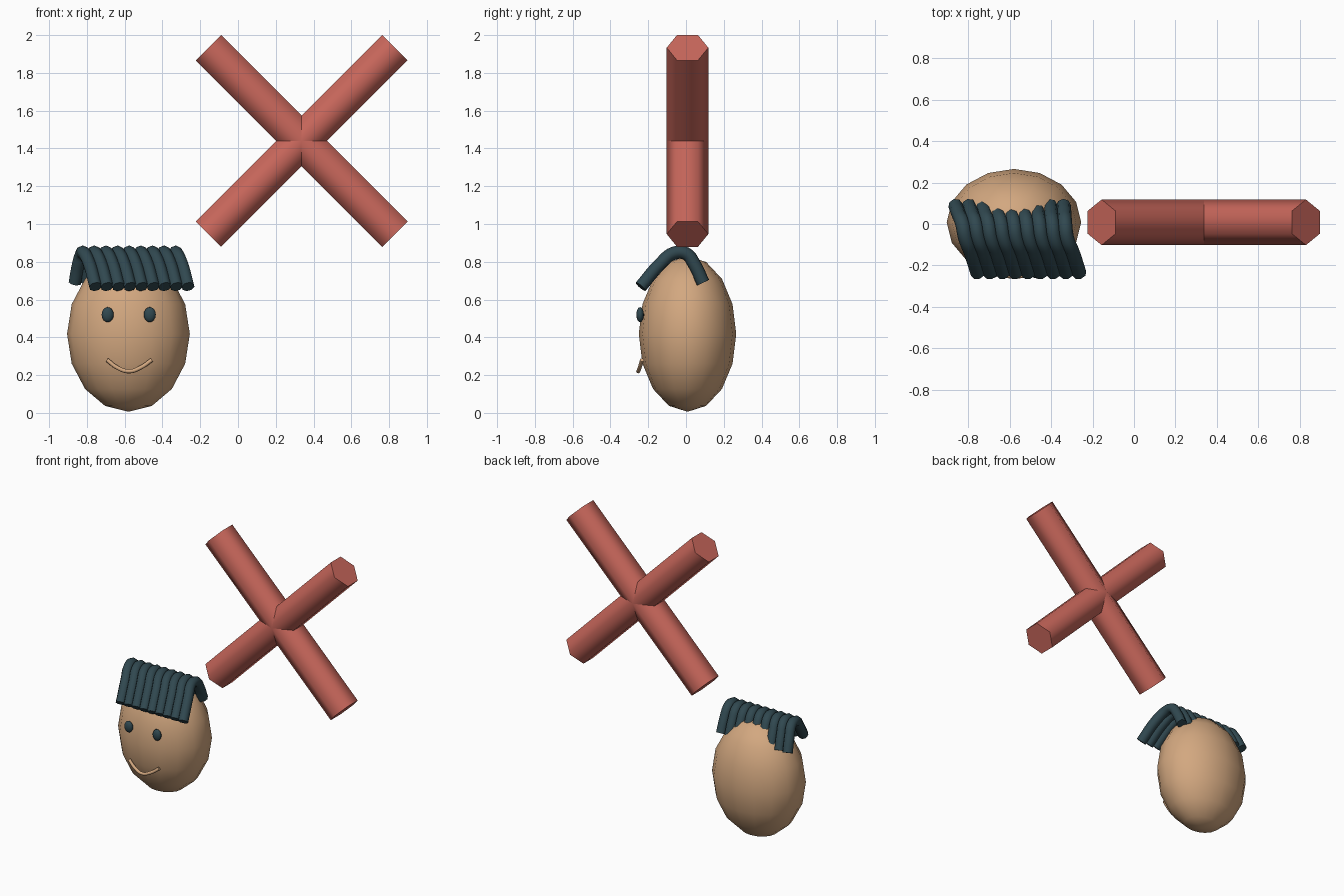
import bpy, math

if "Cube" in bpy.data.objects:
    bpy.data.objects.remove(bpy.data.objects["Cube"])


def material(name, rgb):
    m = bpy.data.materials.new(name)
    m.diffuse_color = (*rgb, 1)
    m.use_nodes = True
    m.node_tree.nodes["Principled BSDF"].inputs["Base Color"].default_value = m.diffuse_color
    return m


SKIN = material("tan skin", (0.65, 0.39, 0.215))
DARK = material("dark teal", (0.03, 0.065, 0.08))
RED = material("brick red", (0.58, 0.135, 0.105))


def finish(name, mat, angle):
    ob = bpy.context.object
    ob.name = name
    ob.data.materials.clear()
    ob.data.materials.append(mat)
    bpy.ops.object.shade_smooth_by_angle(angle=math.radians(angle))
    return ob


def ellipsoid(name, loc, radii, mat, segments=16, rings=8):
    bpy.ops.mesh.primitive_uv_sphere_add(segments=segments, ring_count=rings, radius=1, location=loc)
    bpy.context.object.scale = radii
    bpy.ops.object.transform_apply(location=False, rotation=False, scale=True)
    return finish(name, mat, 80)


def tube(name, points, radius, mat):
    cu = bpy.data.curves.new(name, 'CURVE')
    cu.dimensions = '3D'
    cu.bevel_depth = radius
    cu.bevel_resolution = 2
    cu.resolution_u = 5
    cu.use_fill_caps = True
    sp = cu.splines.new('BEZIER')
    sp.bezier_points.add(len(points) - 1)
    for bp, p in zip(sp.bezier_points, points):
        bp.co = p
        bp.handle_left_type = bp.handle_right_type = 'AUTO'
    ob = bpy.data.objects.new(name, cu)
    bpy.context.collection.objects.link(ob)
    bpy.ops.object.select_all(action='DESELECT')
    bpy.context.view_layer.objects.active = ob
    ob.select_set(True)
    bpy.ops.object.convert(target='MESH')
    return finish(name, mat, 60)


# Head and eyes
ellipsoid("head", (-0.58, 0.008, 0.418), (0.325, 0.258, 0.412), SKIN)
for side, x in (("left", -0.69), ("right", -0.467)):
    ellipsoid("eye_" + side, (x, -0.243, 0.52), (0.032, 0.02, 0.04), DARK, 12, 8)

# Smiling mouth
tube("mouth", [(-0.693, -0.233, 0.28), (-0.64, -0.245, 0.24), (-0.577, -0.253, 0.22),
               (-0.515, -0.245, 0.24), (-0.457, -0.233, 0.28)], 0.011, SKIN)

# Row of slanted hair strands draped over the head: (slant, y, z)
PROFILE = [(1.0, -0.24, 0.668), (0.5, -0.135, 0.79), (0.1, -0.065, 0.845),
           (-0.1, 0.0, 0.843), (-0.35, 0.045, 0.785), (-0.6, 0.09, 0.69)]
COUNT = 9
for i in range(COUNT):
    t = i / (COUNT - 1)
    ridge = -0.822 + 0.49 * t
    back = 1 - 0.8 * t
    pts = [(ridge + 0.068 * s * (1 if s > 0 else back), y, z) for s, y, z in PROFILE]
    tube(f"hair_strand_{i + 1}", pts, 0.035, DARK)

# Cross of two hexagonal bars
for i, tilt in enumerate((45, -45)):
    bpy.ops.mesh.primitive_cylinder_add(vertices=6, radius=0.11, depth=1.396,
                                        location=(0.337, 0.008, 1.44),
                                        rotation=(0, math.radians(tilt), 0))
    finish(f"cross_bar_{i + 1}", RED, 65)
